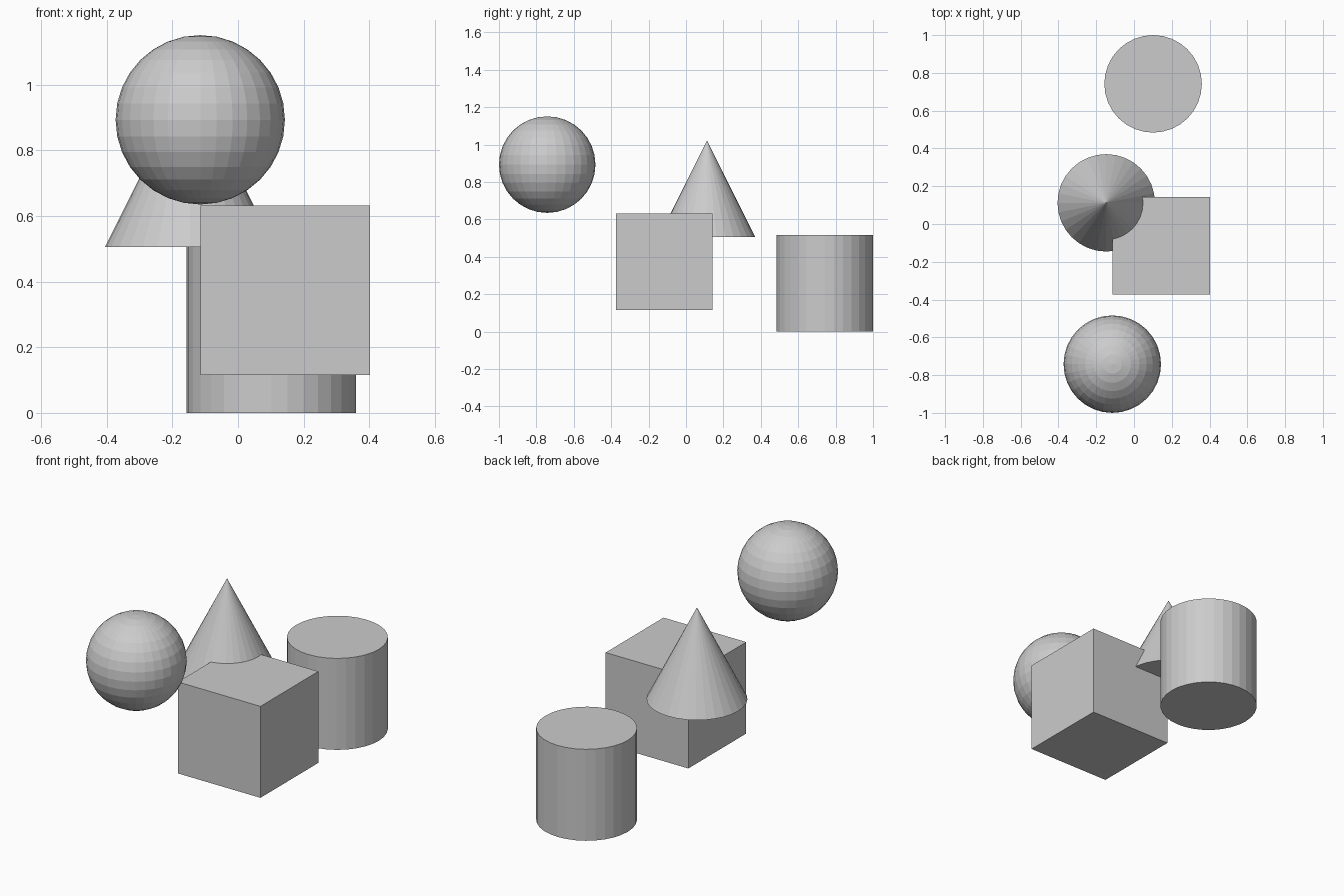
import bpy

default_cube = bpy.data.objects.get("Cube")
if default_cube:
    bpy.data.objects.remove(default_cube, do_unlink=True)

R = 0.258      # shared radius / half size of every solid
SIDES = 32

# One plain grey for everything
grey = bpy.data.materials.new("plain_grey")
grey.use_nodes = True
colour = (0.6, 0.6, 0.6, 1.0)
grey.diffuse_color = colour
grey.node_tree.nodes["Principled BSDF"].inputs["Base Color"].default_value = colour


def finish(name):
    """Name the newly added solid and give it the grey material."""
    obj = bpy.context.object
    obj.name = obj.data.name = name
    obj.data.materials.append(grey)
    return obj


# Ball, floating at the front
bpy.ops.mesh.primitive_uv_sphere_add(
    segments=SIDES, ring_count=SIDES // 2, radius=R, location=(-0.115, -0.742, 0.893))
finish("ball")

# Box, in the middle
bpy.ops.mesh.primitive_cube_add(size=2 * R, location=(0.144, -0.116, 0.374))
finish("box")

# Cone, cutting into the back corner of the box
bpy.ops.mesh.primitive_cone_add(
    vertices=SIDES, radius1=R, radius2=0, depth=2 * R, location=(-0.147, 0.112, 0.764))
finish("cone")

# Cylinder, standing on the ground at the back
bpy.ops.mesh.primitive_cylinder_add(
    vertices=SIDES, radius=R, depth=2 * R, location=(0.101, 0.742, R))
finish("cylinder")
